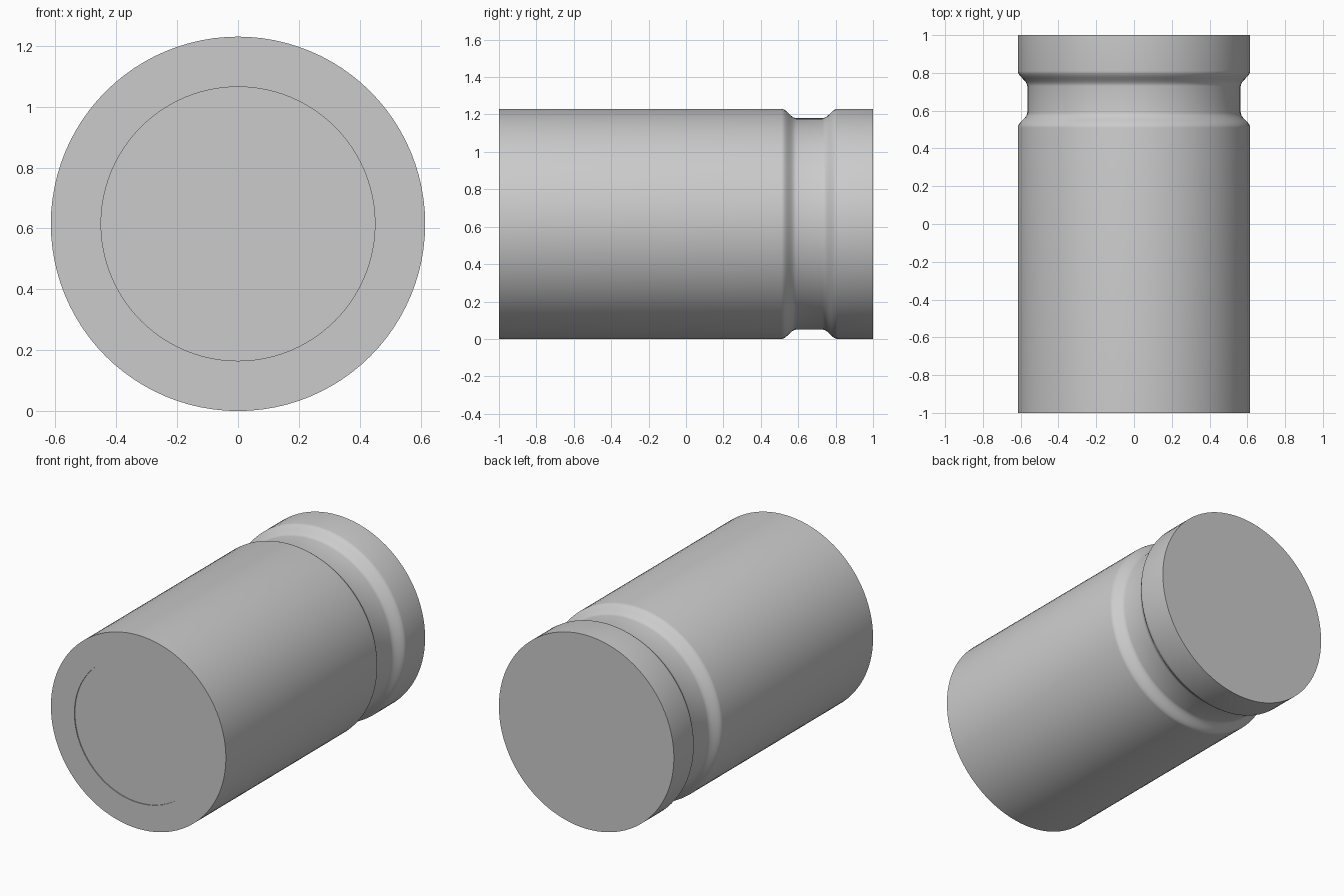
import bpy, math

cube = bpy.data.objects.get("Cube")
if cube:
    bpy.data.objects.remove(cube, do_unlink=True)

# Single plain grey finish
grey = bpy.data.materials.new("grey metal")
grey.use_nodes = True
colour = (0.6, 0.6, 0.6, 1)
grey.diffuse_color = colour
grey.node_tree.nodes["Principled BSDF"].inputs["Base Color"].default_value = colour

SEGMENTS = 96
R, GROOVE_R = 0.615, 0.565          # outer and groove radii
RECESS_R, RECESS_DEPTH = 0.45, 0.006


def s_curve(y0, y1, r0, r1, steps=10):
    """Rounded shoulder between two radii."""
    return [(y0 + (y1 - y0) * i / steps,
             r0 + (r1 - r0) * (1 - math.cos(math.pi * i / steps)) / 2)
            for i in range(steps + 1)]


def lathe(name, profile):
    """Spin (y, radius) points round the lengthwise axis and cap both ends."""
    verts, faces = [], []
    for y, r in profile:
        for k in range(SEGMENTS):
            a = 2 * math.pi * k / SEGMENTS
            verts.append((r * math.cos(a), y, R + r * math.sin(a)))
    for i in range(len(profile) - 1):
        for k in range(SEGMENTS):
            n = (k + 1) % SEGMENTS
            a, b = i * SEGMENTS, (i + 1) * SEGMENTS
            faces.append((a + k, b + k, b + n, a + n))
    last = (len(profile) - 1) * SEGMENTS
    faces.append(tuple(range(SEGMENTS)))
    faces.append(tuple(last + k for k in reversed(range(SEGMENTS))))
    mesh = bpy.data.meshes.new(name)
    mesh.from_pydata(verts, [], faces)
    mesh.materials.append(grey)
    obj = bpy.data.objects.new(name, mesh)
    bpy.context.collection.objects.link(obj)
    return obj


# Front recess, long barrel, rounded groove, rear collar
profile = [(-1 + RECESS_DEPTH, RECESS_R), (-1, RECESS_R), (-1, R)]
profile += s_curve(0.51, 0.59, R, GROOVE_R)
profile += s_curve(0.73, 0.81, GROOVE_R, R)
profile += [(1, R)]
body = lathe("grooved_cylinder", profile)

bpy.ops.object.select_all(action="DESELECT")
body.select_set(True)
bpy.context.view_layer.objects.active = body
bpy.ops.object.shade_smooth_by_angle(angle=math.radians(40))
